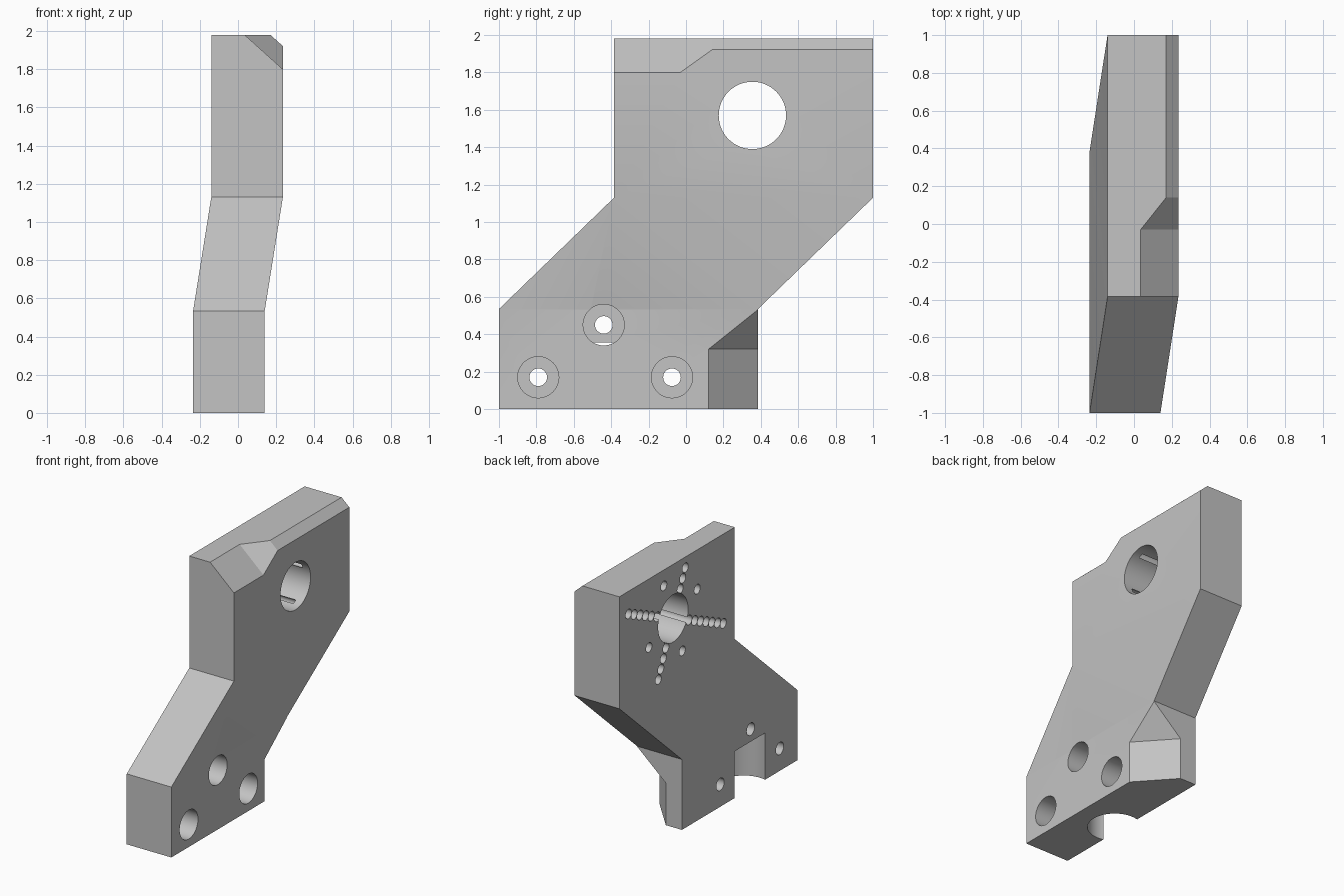
import bpy, bmesh
from math import radians, cos, sin
from mathutils import Vector, Matrix

if "Cube" in bpy.data.objects:
    bpy.data.objects.remove(bpy.data.objects["Cube"], do_unlink=True)

grey = bpy.data.materials.new("machined_grey")
grey.use_nodes = True
grey.diffuse_color = (0.55, 0.55, 0.55, 1)
grey.node_tree.nodes["Principled BSDF"].inputs["Base Color"].default_value = (0.55, 0.55, 0.55, 1)


def finish(bm, name):
    bmesh.ops.recalc_face_normals(bm, faces=bm.faces)
    mesh = bpy.data.meshes.new(name)
    bm.to_mesh(mesh)
    bm.free()
    mesh.materials.append(grey)
    ob = bpy.data.objects.new(name, mesh)
    bpy.context.collection.objects.link(ob)
    return ob


def loft(name, rings):
    """Closed solid skinned through rings of equal point count."""
    bm = bmesh.new()
    rows = [[bm.verts.new(p) for p in ring] for ring in rings]
    n = len(rows[0])
    for a, b in zip(rows, rows[1:]):
        for i in range(n):
            j = (i + 1) % n
            bm.faces.new((a[i], a[j], b[j], b[i]))
    bm.faces.new(rows[0])
    bm.faces.new(rows[-1])
    return finish(bm, name)


def cylinder(name, axis, centre, radius, length, segments=32):
    bm = bmesh.new()
    turn = Vector((0, 0, 1)).rotation_difference(Vector(axis)).to_matrix().to_4x4()
    bmesh.ops.create_cone(bm, cap_ends=True, segments=segments, radius1=radius, radius2=radius,
                          depth=length, matrix=Matrix.Translation(centre) @ turn)
    return finish(bm, name)


def bore(y, z, radius, x0, x1, segments=32):
    """Cutter along x between x0 and x1."""
    return cylinder("bore_cutter", (1, 0, 0), ((x0 + x1) / 2, y, z), radius, x1 - x0, segments)


def cut(cutter):
    cutter.hide_render = True
    mod = bracket.modifiers.new("cut", "BOOLEAN")
    mod.operation = "DIFFERENCE"
    mod.solver = "EXACT"
    mod.object = cutter
    bpy.context.view_layer.objects.active = bracket
    bpy.ops.object.modifier_apply(modifier=mod.name)
    bpy.data.objects.remove(cutter, do_unlink=True)


# Cranked plate: foot, sloping web, head
W, L = 0.375, 1.385


def plate_ring(x, y, z):
    return [(x, y, z), (x + W, y, z), (x + W, y + L, z), (x, y + L, z)]


bracket = loft("bracket_body", [plate_ring(-0.235, -1, 0), plate_ring(-0.235, -1, 0.535),
                                plate_ring(-0.14, -0.385, 1.13), plate_ring(-0.14, -0.385, 1.98)])

# Top edge chamfer, wide at the front and narrow behind
sections = [(-0.5, 0.2), (-0.03, 0.2), (0.14, 0.065), (1.1, 0.065)]
cut(loft("chamfer_cutter", [[(0.185 - s, y, 2.025), (0.285, y, 1.935 - 0.9 * s), (0.4, y, 2.1)]
                            for y, s in sections]))

# Foot corner chamfer, running out to a point at the web
cut(loft("corner_cutter", [[(0.14 + 0.024, 0.12 - 0.0265, z), (-0.1 - 0.024, 0.385 + 0.0265, z),
                            (0.142, 0.387, top)] for z, top in ((-0.1, -0.1), (0.32, 0.535))]))

# Counterbored mounting holes
for y, z in ((-0.44, 0.45), (-0.79, 0.17), (-0.075, 0.17)):
    cut(bore(y, z, 0.11, -0.04, 0.4, 48))
    cut(bore(y, z, 0.047, -0.4, 0.1))

# Round relief in the underside of the foot
cut(cylinder("relief_cutter", (0, 0, 1), (-0.185, -0.43, 0.355 / 2 - 0.05), 0.19, 0.455, 64))

# Main bore through the head
CY, CZ = 0.355, 1.57
cut(bore(CY, CZ, 0.18, -0.4, 0.5, 64))


def polar(r, angle):
    a = radians(24 + angle)
    return CY + r * cos(a), CZ + r * sin(a)


# Blind rows of small holes radiating from the bore
for angle, count in ((0, 6), (90, 3), (180, 7), (270, 4)):
    for i in range(count):
        cut(bore(*polar(0.21 + 0.075 * i, angle), 0.036, -0.3, 0.175, 24))

# Four holes between the rows
for angle in (45, 135, 225, 315):
    cut(bore(*polar(0.31, angle), 0.036, -0.3, 0.175, 24))

bpy.ops.object.select_all(action="DESELECT")
bracket.select_set(True)
bpy.context.view_layer.objects.active = bracket
bpy.ops.object.shade_smooth_by_angle(angle=radians(20))
